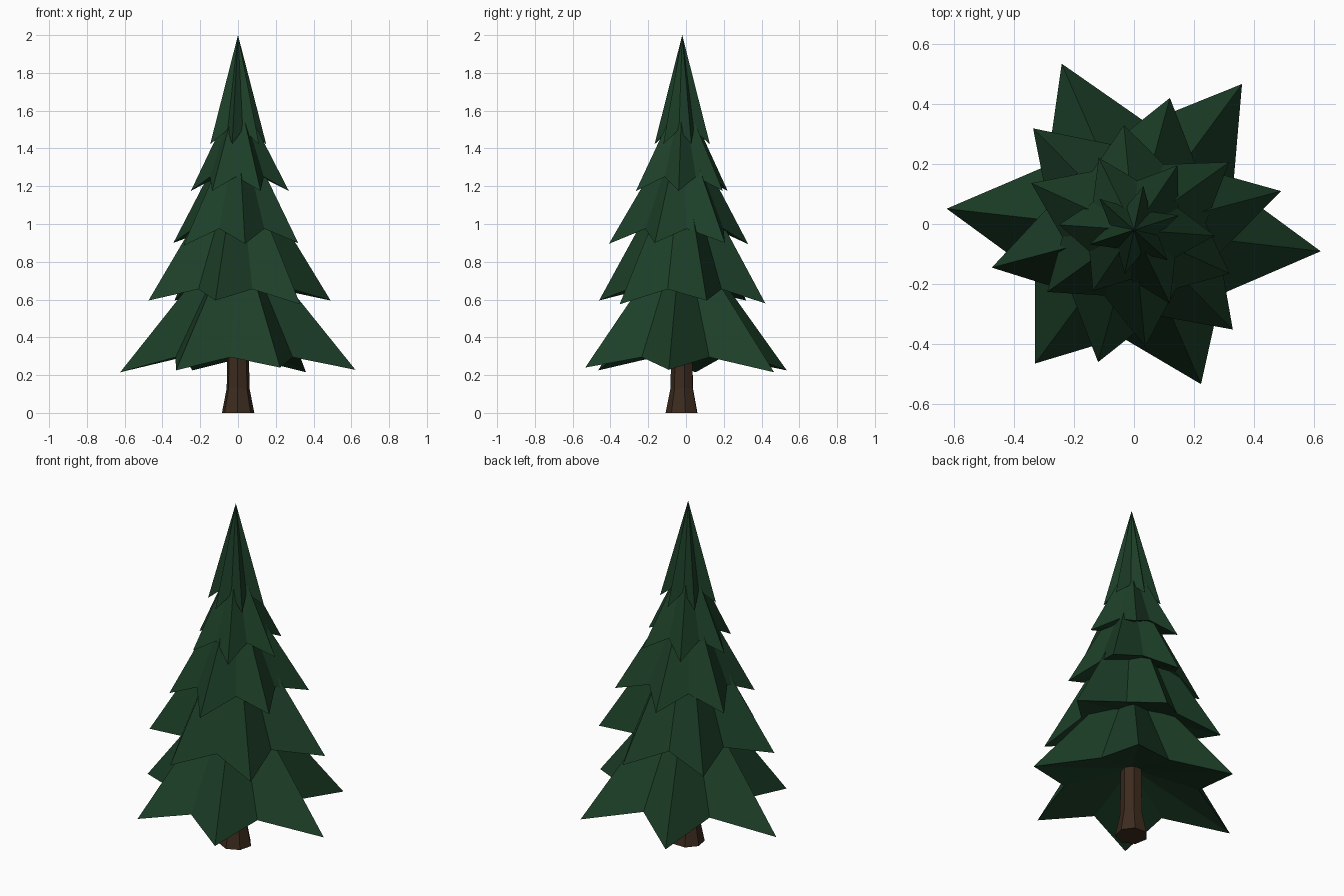
import bpy, bmesh, math

if "Cube" in bpy.data.objects:
    bpy.data.objects.remove(bpy.data.objects["Cube"])

CY = -0.02  # trunk axis sits slightly forward


def material(name, rgb):
    m = bpy.data.materials.new(name)
    m.diffuse_color = (*rgb, 1)
    m.use_nodes = True
    m.node_tree.nodes["Principled BSDF"].inputs["Base Color"].default_value = m.diffuse_color
    return m


GREEN = material("dark_green", (0.012, 0.050, 0.021))
BROWN = material("bark_brown", (0.046, 0.024, 0.013))


def finish(bm, name, mat):
    bmesh.ops.recalc_face_normals(bm, faces=bm.faces)
    me = bpy.data.meshes.new(name)
    bm.to_mesh(me)
    bm.free()
    me.materials.append(mat)
    ob = bpy.data.objects.new(name, me)
    bpy.context.collection.objects.link(ob)


def polar(r, deg, z):
    a = math.radians(deg)
    return (r * math.cos(a), CY + r * math.sin(a), z)


def tier(name, start, radii, valley, z_tips, z_valley, z_top, hollow):
    """Star-shaped cone: six drooping tips with valleys between, hollowed below."""
    bm = bmesh.new()
    apex = bm.verts.new((0, CY, z_top))
    under = bm.verts.new((0, CY, z_valley + hollow))
    rim = []
    for i, r in enumerate(radii):
        a = start + 60 * i
        rim.append(bm.verts.new(polar(r, a, z_tips[i % len(z_tips)])))
        rim.append(bm.verts.new(polar(valley, a + 30, z_valley)))
    for i, v in enumerate(rim):
        w = rim[(i + 1) % len(rim)]
        bm.faces.new((v, w, apex))
        bm.faces.new((w, v, under))
    finish(bm, name, GREEN)


# Foliage tiers, bottom to top
tier("foliage_1", -6.5, (.626, .605, .604, .628, .553, .56), .36,
     (.228, .215, .225, .215, .225, .24), .295, 1.00, .12)
tier("foliage_2", 14.8, (.507, .456, .477, .49, .456, .467), .295,
     (.595, .58, .595, .595, .595, .575), .655, 1.40, .10)
tier("foliage_3", 35.5, (.39, .351, .376, .355, .39, .35), .24,
     (.90, .893, .90, .885, .895, .90), .975, 1.56, .08)
tier("foliage_4", -4, (.27, .26, .268, .25, .245, .273), .165,
     (1.175,), 1.25, 1.70, .06)
tier("foliage_5", 18, (.157, .15, .155, .155, .15, .15), .082,
     (1.422,), 1.50, 2.0, .05)

# Seven-sided trunk with a flared foot
bm = bmesh.new()
rings = [[bm.verts.new(polar(r, 268 + 360 * i / 7, z)) for i in range(7)]
         for r, z in ((.088, 0), (.062, .13), (.056, .5))]
for lo, hi in zip(rings, rings[1:]):
    for i in range(7):
        j = (i + 1) % 7
        bm.faces.new((lo[i], lo[j], hi[j], hi[i]))
bm.faces.new(rings[0])
bm.faces.new(rings[-1])
finish(bm, "trunk", BROWN)
